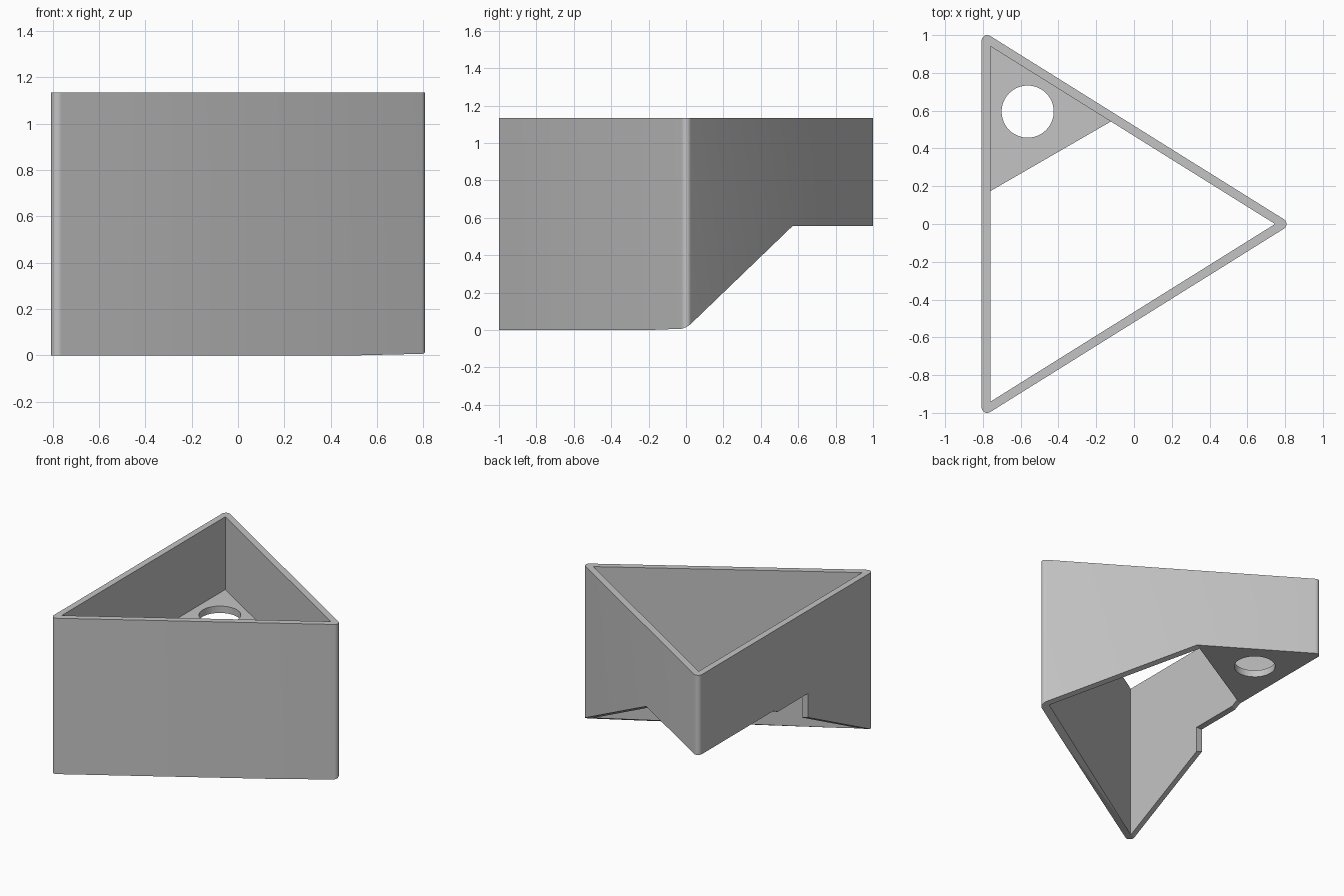
import bpy, bmesh, math
from mathutils import Vector

old = bpy.data.objects.get("Cube")
if old:
    bpy.data.objects.remove(old, do_unlink=True)

HEIGHT, FLOOR_Z, FLOOR_T = 1.135, 0.555, 0.05
RADIUS, WALL = 0.03, 0.046
CORNERS = [Vector((-0.777, 0.97)), Vector((-0.777, -0.97)), Vector((0.777, 0))]
HINGE = -0.531                       # where the flat underside meets the slope
ACROSS = Vector((math.cos(math.radians(60)), -math.sin(math.radians(60)), 0))
ALONG = Vector((ACROSS.y, -ACROSS.x, 0))

grey = bpy.data.materials.new("plain_grey")
grey.use_nodes = True
grey.diffuse_color = (0.55, 0.55, 0.55, 1)
grey.node_tree.nodes["Principled BSDF"].inputs["Base Color"].default_value = (0.55, 0.55, 0.55, 1)


def prism(name, points, depth):
    """Extrude a planar outline of 3D points along the depth vector."""
    bm = bmesh.new()
    face = bm.faces.new([bm.verts.new(p) for p in points])
    grown = bmesh.ops.extrude_face_region(bm, geom=[face], use_keep_orig=True)
    verts = [v for v in grown["geom"] if isinstance(v, bmesh.types.BMVert)]
    bmesh.ops.translate(bm, verts=verts, vec=depth)
    bmesh.ops.recalc_face_normals(bm, faces=bm.faces)
    mesh = bpy.data.meshes.new(name)
    bm.to_mesh(mesh)
    bm.free()
    mesh.materials.append(grey)
    ob = bpy.data.objects.new(name, mesh)
    bpy.context.collection.objects.link(ob)
    return ob


def activate(ob):
    bpy.ops.object.select_all(action='DESELECT')
    ob.select_set(True)
    bpy.context.view_layer.objects.active = ob


def cut(ob, cutter):
    cutter.hide_render = True
    mod = ob.modifiers.new("cut", 'BOOLEAN')
    mod.operation, mod.solver, mod.object = 'DIFFERENCE', 'EXACT', cutter
    activate(ob)
    bpy.ops.object.modifier_apply(modifier=mod.name)
    bpy.data.objects.remove(cutter, do_unlink=True)


def flat(points, z):
    return [Vector((p[0], p[1], z)) for p in points]


def circle(center, radius, start, end, steps):
    for i in range(steps + 1):
        a = start + (end - start) * i / steps
        yield (center[0] + radius * math.cos(a), center[1] + radius * math.sin(a))


# Rounded outer outline and sharp inner outline of the triangular wall
outer, inner = [], []
for i, c in enumerate(CORNERS):
    d_in = (c - CORNERS[i - 1]).normalized()
    d_out = (CORNERS[(i + 1) % 3] - c).normalized()
    n_in, n_out = Vector((d_in.y, -d_in.x)), Vector((d_out.y, -d_out.x))
    start = math.atan2(n_in.y, n_in.x)
    sweep = (math.atan2(n_out.y, n_out.x) - start) % math.tau
    outer += circle(c, RADIUS, start, start + sweep, 8)
    inner.append(c - (n_in + n_out) * (WALL - RADIUS) / (1 + n_in.dot(n_out)))

walls = prism("triangular_walls", flat(outer, 0), Vector((0, 0, HEIGHT)))
cut(walls, prism("inside_cutter", flat(inner, -1), Vector((0, 0, 4))))

# Underside: flat below the floor, then sloping down to the front wall
slope = math.tan(math.radians(30))
profile = [(-3, -1), (-3, FLOOR_Z), (HINGE, FLOOR_Z), (2, FLOOR_Z - slope * (2 - HINGE)), (2, -2)]
cut(walls, prism("underside_cutter",
                 [ACROSS * n - ALONG * 3 + Vector((0, 0, z)) for n, z in profile], ALONG * 6))

# Notch in the side wall
cut(walls, prism("notch_cutter", flat([(-1, -0.25), (-0.7, -0.25), (-0.7, 0.25), (-1, 0.25)], -0.5),
                 Vector((0, 0, 1.03))))


# Corner floor with a round hole
def on_hinge(a, b):
    da, db = ACROSS.xy.dot(a) - HINGE, ACROSS.xy.dot(b) - HINGE
    return a.lerp(b, da / (da - db))


floor_outline = [inner[0], on_hinge(inner[0], inner[1]), on_hinge(inner[0], inner[2])]
floor = prism("corner_floor", flat(floor_outline, FLOOR_Z), Vector((0, 0, FLOOR_T)))
ring = list(circle((-0.563, 0.595), 0.138, 0, math.tau, 48))[:-1]
cut(floor, prism("hole_cutter", flat(ring, 0), Vector((0, 0, 1))))

for part in (walls, floor):
    activate(part)
    bpy.ops.object.shade_smooth_by_angle(angle=math.radians(25))
